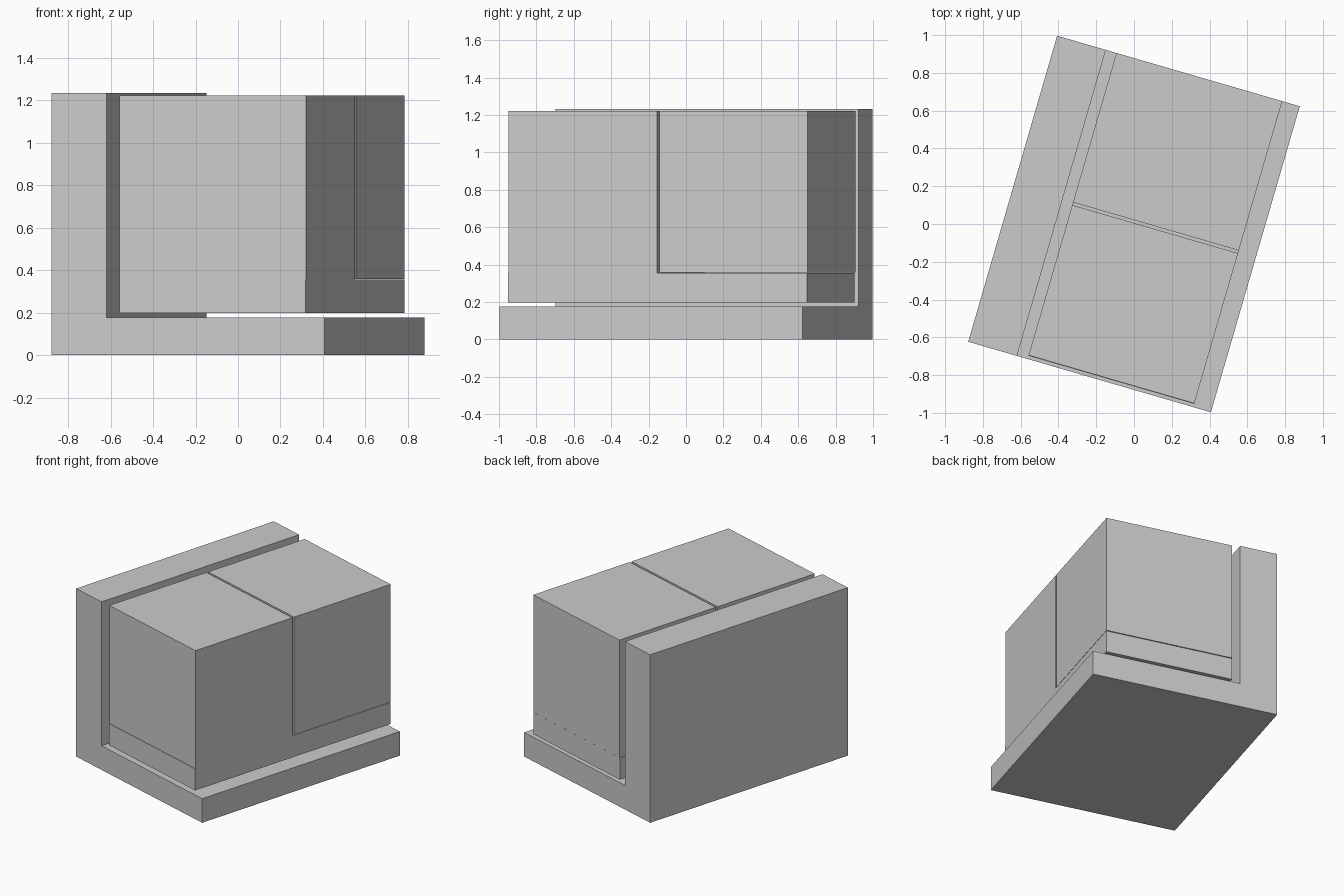
import bpy
import math
from mathutils import Matrix, Vector

cube = bpy.data.objects.get("Cube")
if cube:
    bpy.data.objects.remove(cube, do_unlink=True)

grey = bpy.data.materials.new("light_grey")
grey.use_nodes = True
colour = (0.6, 0.6, 0.6, 1)
grey.diffuse_color = colour
grey.node_tree.nodes["Principled BSDF"].inputs["Base Color"].default_value = colour

# Everything is laid out square, then turned about the vertical axis
TURN = Matrix.Rotation(math.radians(-16.2), 4, "Z")


def extrude(name, profile, y0, y1):
    """Extrude an (x, z) profile, listed anticlockwise from the front, along y."""
    n = len(profile)
    verts = [TURN @ Vector((x, y, z)) for y in (y0, y1) for x, z in profile]
    faces = [list(range(n)), list(range(2 * n - 1, n - 1, -1))]
    faces += [[i, i + n, (i + 1) % n + n, (i + 1) % n] for i in range(n)]
    mesh = bpy.data.meshes.new(name)
    mesh.from_pydata(verts, [], faces)
    mesh.materials.append(grey)
    obj = bpy.data.objects.new(name, mesh)
    bpy.context.collection.objects.link(obj)
    return obj


def block(name, x0, x1, y0, y1, z0, z1):
    return extrude(name, [(x0, z0), (x1, z0), (x1, z1), (x0, z1)], y0, y1)


# L-shaped base slab with upright wall
W, L = 0.669, 0.8435
extrude("base_and_wall",
        [(-W, 0), (W, 0), (W, 0.177), (-0.4, 0.177), (-0.4, 1.233), (-W, 1.233)],
        -L, L)

# Floating plinth with two blocks on it, split by a narrow gap
LEFT, RIGHT = -0.342, 0.572
block("plinth", LEFT, RIGHT, -0.826, 0.840, 0.197, 0.356)
block("front_block", LEFT, RIGHT, -0.823, 0.005, 0.356, 1.222)
block("rear_block", LEFT, RIGHT, 0.020, L, 0.359, 1.222)
